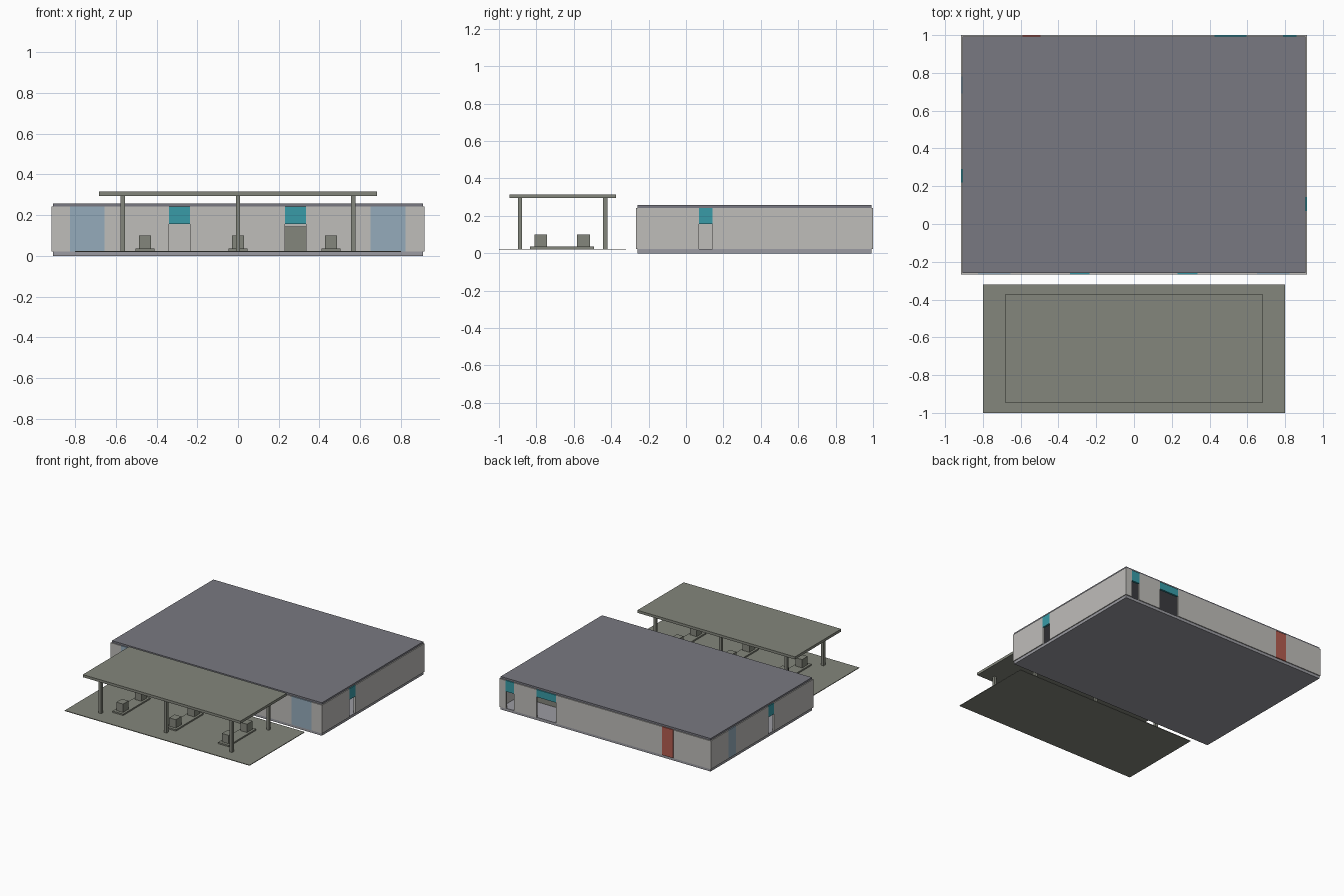
import bpy, bmesh

if "Cube" in bpy.data.objects:
    bpy.data.objects.remove(bpy.data.objects["Cube"])


def mat(name, r, g, b, a=1):
    m = bpy.data.materials.new(name)
    m.diffuse_color = (r, g, b, a)
    m.use_nodes = True
    m.node_tree.nodes["Principled BSDF"].inputs["Base Color"].default_value = m.diffuse_color
    return m


WALL = mat("wall_grey", 0.52, 0.51, 0.49)
ROOF = mat("roof_grey", 0.19, 0.19, 0.22)
BASE = mat("slab_grey", 0.33, 0.33, 0.36)
STEEL = mat("canopy_grey", 0.23, 0.24, 0.20)
TEAL = mat("lintel_teal", 0.04, 0.33, 0.39)
GLASS = mat("window_blue", 0.30, 0.41, 0.50)
RED = mat("exit_red", 0.45, 0.11, 0.08)


def box(name, x, y, z, material):
    """Box from (min, max) ranges on each axis."""
    bm = bmesh.new()
    bmesh.ops.create_cube(bm, size=1)
    for v in bm.verts:
        v.co = [r[0] if c < 0 else r[1] for c, r in zip(v.co, (x, y, z))]
    me = bpy.data.meshes.new(name)
    bm.to_mesh(me)
    bm.free()
    me.materials.append(material)
    ob = bpy.data.objects.new(name, me)
    bpy.context.collection.objects.link(ob)
    return ob


X, Y0, Y1, T = 0.9155, -0.267, 1.0, 0.014     # wall outline and thickness
Z0, Z1 = 0.022, 0.243                         # wall bottom and top


def wall(name, along_x, span, depth, features):
    """Wall split into solid runs, windows, doors and a red exit panel."""
    def piece(part, a, b, z, m, grow=0.0):
        d = (depth[0] - grow, depth[1] + grow)
        box(f"{name}_{part}", *(((a, b), d) if along_x else (d, (a, b))), z, m)

    pos = span[0]
    for i, (a, b, kind, head) in enumerate(features):
        piece(f"section_{i}", pos, a, (Z0, Z1), WALL)
        if kind == "door":                    # open below, teal lintel above
            piece(f"lintel_{i}", a, b, (head, Z1), TEAL, 0.001)
        elif kind == "window":
            piece(f"window_{i}", a, b, (Z0, Z1), GLASS)
        else:
            piece(f"exit_{i}", a, b, (Z0, Z1), RED, 0.001)
        pos = b
    piece("section_end", pos, span[1], (Z0, Z1), WALL)


# Building shell
inset = 0.007
footprint = (-X + inset, X - inset), (Y0 + inset, Y1 - inset)
box("floor_slab", *footprint, (0, Z0), BASE)
box("roof", *footprint, (Z1, 0.258), ROOF)

wall("front_wall", True, (-X, X), (Y0, Y0 + T), [
    (-0.825, -0.655, "window", 0), (-0.34, -0.235, "door", 0.157),
    (0.23, 0.335, "door", 0.157), (0.652, 0.823, "window", 0)])
wall("back_wall", True, (-X, X), (Y1 - T, Y1), [
    (-0.59, -0.495, "exit", 0), (0.425, 0.595, "door", 0.185),
    (0.79, 0.86, "door", 0.157)])
wall("right_wall", False, (Y0 + T, Y1 - T), (X - T, X), [
    (0.07, 0.143, "door", 0.157)])
wall("left_wall", False, (Y0 + T, Y1 - T), (-X, -X + T), [
    (0.22, 0.29, "door", 0.157), (0.69, 0.78, "window", 0)])

# Interior shelf seen through the doors
box("interior_shelf", (0.2, 0.76), (0.70, 0.78), (Z0, 0.145), STEEL)

# Forecourt and canopy
box("forecourt", (-0.8, 0.8), (-1.0, -0.32), (0.019, 0.024), STEEL)
box("canopy", (-0.682, 0.682), (-0.945, -0.373), (0.295, 0.315), STEEL)

# Columns, pump islands and pumps in three rows
for side, s in (("left", -1), ("middle", 0), ("right", 1)):
    cx, px = s * 0.567, s * 0.457
    box(f"{side}_island", (px - 0.046, px + 0.046), (-0.833, -0.493),
        (0.024, 0.035), STEEL)
    for end, cy, py in (("front", -0.887, -0.776), ("back", -0.432, -0.548)):
        box(f"{side}_{end}_column", (cx - 0.011, cx + 0.011),
            (cy - 0.011, cy + 0.011), (0.024, 0.295), STEEL)
        box(f"{side}_{end}_pump", (px - 0.029, px + 0.029),
            (py - 0.034, py + 0.034), (0.035, 0.1), STEEL)
